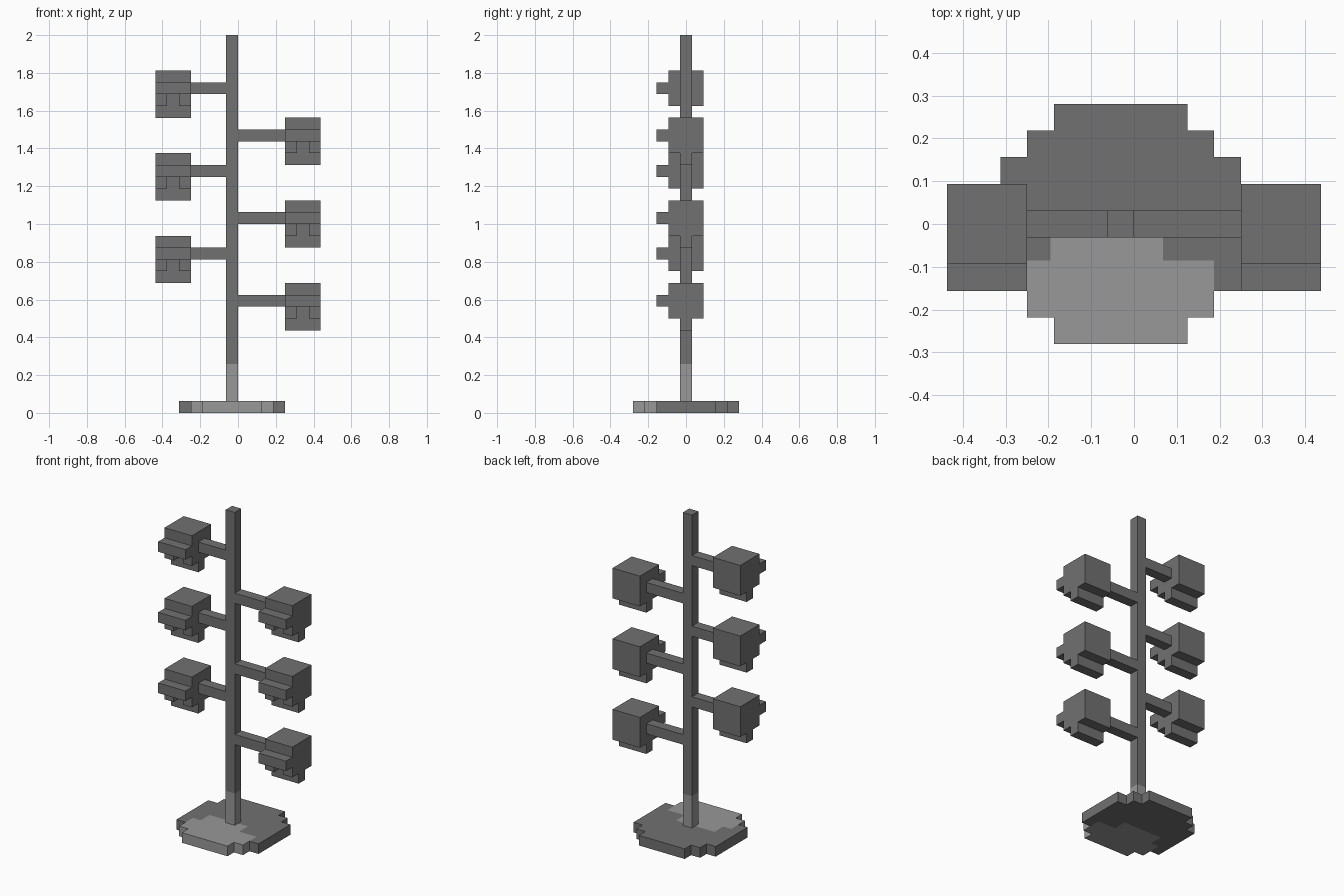
import bpy, bmesh
from mathutils import Vector

cube = bpy.data.objects.get("Cube")
if cube:
    bpy.data.objects.remove(cube, do_unlink=True)

U = 0.0625  # building unit
POLE_X = -U / 2


def material(name, value):
    mat = bpy.data.materials.new(name)
    mat.use_nodes = True
    color = (value, value, value, 1)
    mat.diffuse_color = color
    mat.node_tree.nodes["Principled BSDF"].inputs["Base Color"].default_value = color
    return mat


dark = material("dark grey", 0.165)
light = material("light grey", 0.315)


def prism(name, outline, offset, cuts=(), is_light=None):
    """Extrude a closed outline by a vector, cut it, and colour faces by a rule."""
    bm = bmesh.new()
    face = bm.faces.new([bm.verts.new(p) for p in outline])
    new = bmesh.ops.extrude_face_region(bm, geom=[face], use_keep_orig=True)
    bmesh.ops.translate(bm, vec=offset,
                        verts=[g for g in new["geom"] if isinstance(g, bmesh.types.BMVert)])
    bmesh.ops.recalc_face_normals(bm, faces=bm.faces)
    for axis, value in cuts:
        normal = Vector((0, 0, 0))
        normal[axis] = 1
        bmesh.ops.bisect_plane(bm, geom=bm.verts[:] + bm.edges[:] + bm.faces[:],
                               plane_co=normal * value, plane_no=normal, dist=1e-5)
    mesh = bpy.data.meshes.new(name)
    if is_light:
        for f in bm.faces:
            f.material_index = int(is_light(f.calc_center_median()))
    bm.to_mesh(mesh)
    bm.free()
    mesh.materials.append(dark)
    mesh.materials.append(light)
    obj = bpy.data.objects.new(name, mesh)
    bpy.context.collection.objects.link(obj)
    return obj


def box(name, lo, hi, **kw):
    (x0, y0, z0), (x1, y1, z1) = lo, hi
    return prism(name, [(x0, y0, z0), (x1, y0, z0), (x1, y1, z0), (x0, y1, z0)],
                 (0, 0, z1 - z0), **kw)


# Stepped base plate, with a lighter patch toward the front
quarter = [(4.5, 2.5), (3.5, 2.5), (3.5, 3.5), (2.5, 3.5), (2.5, 4.5)]
half = quarter + [(-x, y) for x, y in reversed(quarter)]
outline = half + [(x, -y) for x, y in reversed(half)]


def base_patch(c):
    wide = c.y < -0.085 and -0.255 < c.x < 0.19
    near_pole = c.y < 0 and -0.195 < c.x < 0.068
    return wide or near_pole


prism("base_plate", [(POLE_X + x * U, y * U, 0) for x, y in outline], (0, 0, U),
      cuts=[(0, -0.25), (0, -0.195), (0, 0.068), (0, 0.1875), (1, -0.085), (1, 0)],
      is_light=base_patch)

# Pole, lighter at its foot
box("pole", (-U, -U / 2, U), (0, U / 2, 2), cuts=[(2, 0.26)], is_light=lambda c: c.z < 0.26)

# Side profile of a block: jaw, cheek, brim and top, in units of y and z
profile = [(-0.5, 0), (0.5, 0), (0.5, 1), (1.5, 1), (1.5, 4), (-1.5, 4),
           (-1.5, 3), (-2.5, 3), (-2.5, 2), (-1.5, 2), (-1.5, 1), (-0.5, 1)]


def branch(side, index, bottom):
    x0 = -7 * U if side == "right" else 4 * U
    block = prism(f"{side}_block_{index}",
                  [(x0, y * U, bottom + z * U) for y, z in profile], (3 * U, 0, 0))
    # Notch under the brim
    cutter = box(f"{side}_notch_cutter_{index}", (x0 + U, -3 * U, bottom + U / 2),
                 (x0 + 2 * U, -U / 2, bottom + 2 * U))
    cutter.hide_render = True
    cutter.hide_set(True)
    cut = block.modifiers.new("notch", 'BOOLEAN')
    cut.operation = 'DIFFERENCE'
    cut.solver = 'EXACT'
    cut.object = cutter
    # Arm joining block and pole
    start, end = (-4 * U, -U) if side == "right" else (0, 4 * U)
    box(f"{side}_arm_{index}", (start, -U / 2, bottom + 2 * U), (end, U / 2, bottom + 3 * U))


for i in range(3):
    branch("left", i + 1, (7 + 7 * i) * U)
    branch("right", i + 1, (11 + 7 * i) * U)
